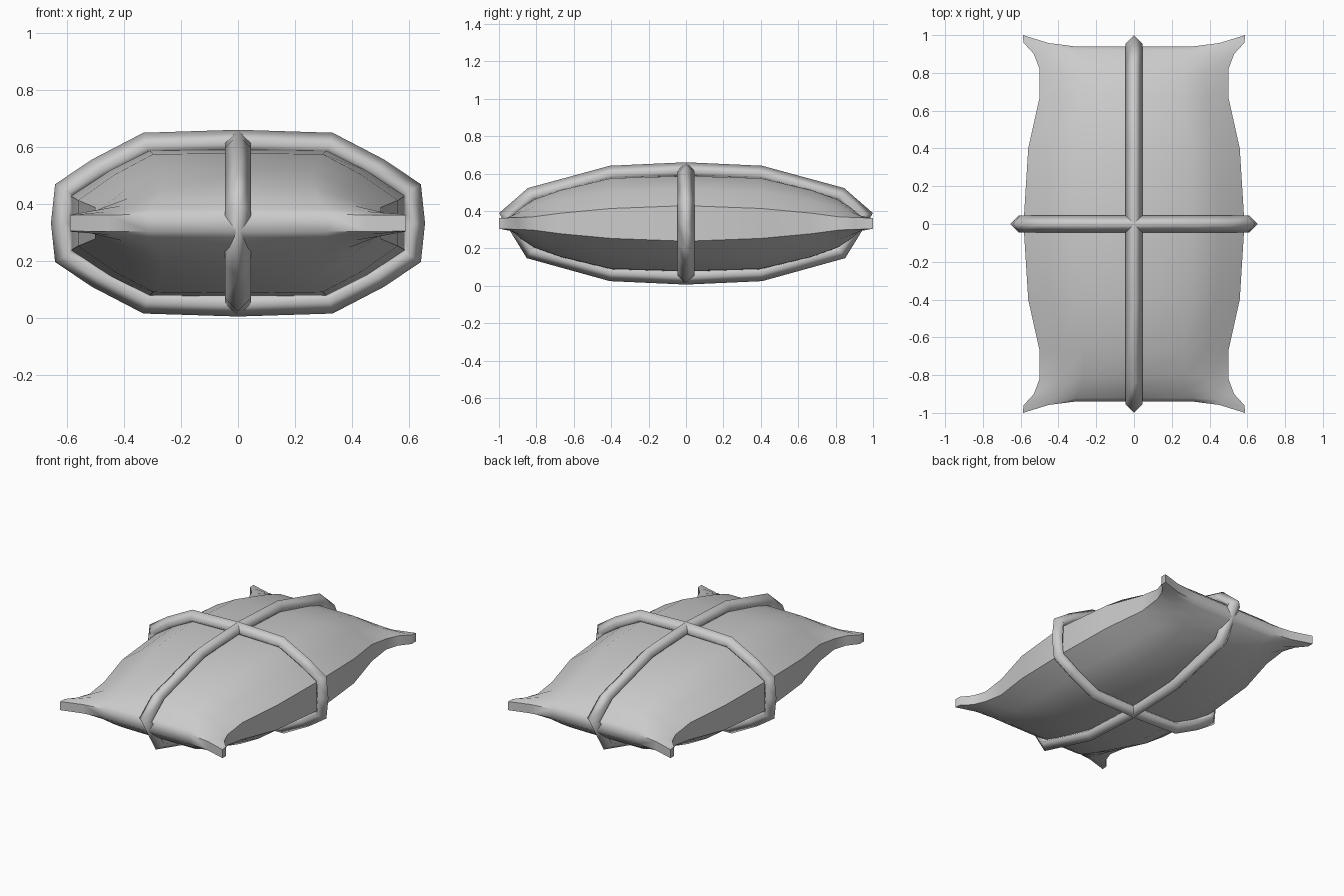
import bpy
import bmesh
from mathutils import Vector

MID = 0.333

if "Cube" in bpy.data.objects:
    bpy.data.objects.remove(bpy.data.objects["Cube"], do_unlink=True)

grey = bpy.data.materials.new("plain_grey")
grey.use_nodes = True
grey.diffuse_color = (0.6, 0.6, 0.6, 1)
grey.node_tree.nodes["Principled BSDF"].inputs["Base Color"].default_value = (0.6, 0.6, 0.6, 1)


def finish(name, bm, angle):
    bmesh.ops.recalc_face_normals(bm, faces=bm.faces)
    mesh = bpy.data.meshes.new(name)
    bm.to_mesh(mesh)
    bm.free()
    obj = bpy.data.objects.new(name, mesh)
    bpy.context.collection.objects.link(obj)
    mesh.materials.append(grey)
    bpy.ops.object.select_all(action="DESELECT")
    obj.select_set(True)
    bpy.context.view_layer.objects.active = obj
    bpy.ops.object.shade_smooth_by_angle(angle=angle)


def bridge(bm, a, b):
    n = len(a)
    for i in range(n):
        bm.faces.new((a[i], a[(i + 1) % n], b[(i + 1) % n], b[i]))


# Sack: rings along its length, pinched before the flared corners
# (middle y, side y, half width, half height, half height at the side)
ROWS = [(0, 0, .585, .257, .095), (.4, .4, .56, .245, .08),
        (.67, .67, .50, .18, .055), (.81, .82, .50, .13, .035),
        (.88, .90, .53, .085, .032), (.92, .96, .585, .05, .03),
        (.94, 1.0, .588, .03, .028)]
# (fraction of half width, fraction of bulge, fraction of corner reach)
SECTION = [(0, 1, 0), (.53, .98, 0), (.77, .55, .3), (1, 0, 1)]


def sack_ring(bm, row, side):
    y_mid, y_side, w, h, e = row
    quarter = [(f * w, side * (y_mid + (y_side - y_mid) * k), e + (h - e) * b)
               for f, b, k in SECTION]
    top = [(-x, y, z) for x, y, z in reversed(quarter[1:])] + quarter
    edge = (w, side * y_side, 0)
    pts = top + [edge] + [(x, y, -z) for x, y, z in reversed(top)]
    pts.append((-edge[0], edge[1], 0))
    return [bm.verts.new((x, y, z + MID)) for x, y, z in pts]


bm = bmesh.new()
rings = [sack_ring(bm, r, -1) for r in reversed(ROWS[1:])]
rings += [sack_ring(bm, r, 1) for r in ROWS]
for a, b in zip(rings, rings[1:]):
    bridge(bm, a, b)
for ring in (rings[0], rings[-1]):
    top, right, bottom, left = ring[:7], ring[7], ring[8:15][::-1], ring[15]
    for i in range(6):
        loop = [top[i], top[i + 1], bottom[i + 1], bottom[i]]
        if i == 0:
            loop.append(left)
        if i == 5:
            loop.insert(2, right)
        bm.faces.new(loop)
finish("sack", bm, 0.9)


# Ropes: closed four-sided bands around the sack
def rope(name, quarter, across, radius=0.045):
    half = quarter + [(u, -v) for u, v in reversed(quarter[:-1])]
    path = half + [(-u, v) for u, v in reversed(half[1:-1])]
    n = len(path)
    along = Vector((0, 1, 0)) if across else Vector((1, 0, 0))
    pts = [Vector((u, 0, v)) if across else Vector((0, u, v)) for u, v in path]
    bm = bmesh.new()
    loops = []
    for i, p in enumerate(pts):
        before = (p - pts[i - 1]).normalized()
        after = (pts[(i + 1) % n] - p).normalized()
        out = (before + after).normalized().cross(along)
        if out.dot(p) < 0:
            out = -out
        base = p + Vector((0, 0, MID))
        loops.append([bm.verts.new(base + d * radius)
                      for d in (out, along, -out, -along)])
    for i in range(n):
        bridge(bm, loops[i], loops[(i + 1) % n])
    finish(name, bm, 1.75)


rope("short_rope", [(0, .282), (.32, .273), (.489, .184), (.602, .113), (.61, 0)], True)
rope("long_rope", [(0, .282), (.40, .264), (.825, .149), (.955, .048)], False)
